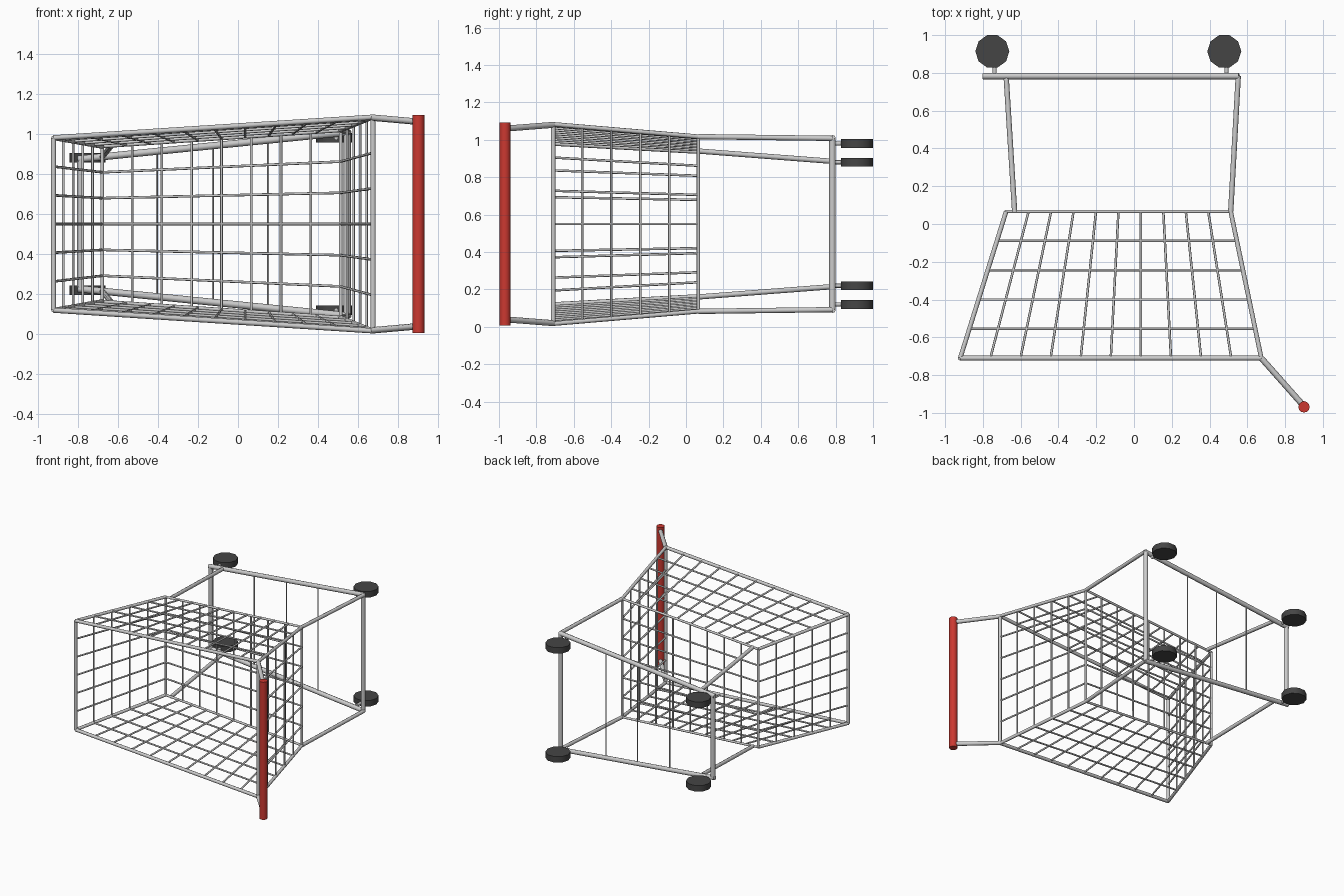
import bpy, bmesh, math
from mathutils import Vector

if "Cube" in bpy.data.objects:
    bpy.data.objects.remove(bpy.data.objects["Cube"])

ZC = 0.55  # the cart lies on its side, mirrored about this height


def P(x, y, h):
    return Vector((x, y, ZC + h))


def mirrored(a, b):
    return [(P(*a), P(*b)), (P(a[0], a[1], -a[2]), P(b[0], b[1], -b[2]))]


def material(name, color):
    m = bpy.data.materials.new(name)
    m.diffuse_color = color
    m.use_nodes = True
    m.node_tree.nodes["Principled BSDF"].inputs["Base Color"].default_value = m.diffuse_color
    return m


def rods(name, groups, sides=8, mat=None):
    """One object made of capped cylinders; groups = [(radius, [(a, b), ...])]"""
    bm = bmesh.new()
    for radius, segments in groups:
        for a, b in segments:
            d = b - a
            m = d.to_track_quat('Z', 'Y').to_matrix().to_4x4()
            m.translation = (a + b) / 2
            bmesh.ops.create_cone(bm, cap_ends=True, segments=sides, radius1=radius,
                                  radius2=radius, depth=d.length, matrix=m)
    mesh = bpy.data.meshes.new(name)
    bm.to_mesh(mesh)
    bm.free()
    ob = bpy.data.objects.new(name, mesh)
    bpy.context.collection.objects.link(ob)
    if mat:
        mesh.materials.append(mat)
    bpy.context.view_layer.objects.active = ob
    ob.select_set(True)
    bpy.ops.object.shade_smooth_by_angle(angle=math.radians(50))
    ob.select_set(False)
    return ob


red = material("red_plastic", (0.6, 0.04, 0.03, 1))
dark = material("dark_rubber", (0.06, 0.06, 0.06, 1))

# Basket corners: open rim and floor
top = [P(-0.92, -0.71, 0.43), P(0.674, -0.71, 0.533), P(0.674, -0.71, -0.533), P(-0.92, -0.71, -0.43)]
low = [P(-0.677, 0.066, 0.387), P(0.512, 0.066, 0.467), P(0.512, 0.066, -0.467), P(-0.677, 0.066, -0.387)]


def loop(pts):
    return [(pts[i], pts[(i + 1) % 4]) for i in range(4)]


rods("basket_frame", [(0.013, loop(top)), (0.009, loop(low)), (0.012, list(zip(top, low)))])

# Wall wires: rings plus uprights
wires = []
for k in range(1, 5):
    wires += loop([t.lerp(l, k / 5) for t, l in zip(top, low)])
for i, n in enumerate((10, 6, 10, 6)):
    j = (i + 1) % 4
    wires += [(top[i].lerp(top[j], k / n), low[i].lerp(low[j], k / n)) for k in range(1, n)]
rods("basket_wall_wires", [(0.0065, wires)])

# Floor wires
floor = [(low[0].lerp(low[3], k / 6), low[1].lerp(low[2], k / 6)) for k in range(1, 6)]
floor += [(low[0].lerp(low[1], k / 8), low[3].lerp(low[2], k / 8)) for k in range(1, 8)]
rods("basket_floor_wires", [(0.0065, floor)])

# Chassis: side rails, end bars and thin rack wires
YB = 0.783


def rail(x):
    return 0.335 + (x + 0.68) * 0.1


bars = mirrored((-0.80, YB, rail(-0.80)), (0.555, YB, rail(0.555)))
for x in (-0.785, 0.545):
    bars.append((P(x, YB, -rail(x)), P(x, YB, rail(x))))
rack = [(P(x, YB, -rail(x)), P(x, YB, rail(x))) for x in (-0.405, -0.125, 0.15)]
rods("chassis_frame", [(0.0175, bars), (0.005, rack)])

# Legs joining basket and chassis
rods("front_legs", [(0.014, mirrored((-0.632, 0.066, 0.39), (-0.677, YB, 0.335)))])
rods("rear_legs", [(0.014, mirrored((0.512, 0.066, 0.467), (0.552, YB, rail(0.55))))])

# Handle arms and red grip
rods("handle_arms", [(0.016, mirrored((0.674, -0.71, 0.53), (0.9, -0.965, 0.51)))])
rods("handle_grip", [(0.03, [(P(0.9, -0.968, -0.543), P(0.9, -0.968, 0.543))])], 12, red)

# Wheels and their stems
for name, x, h in (("front", -0.75, 0.33), ("rear", 0.478, 0.43)):
    rods(name + "_wheel_stems", [(0.011, mirrored((x + 0.012, YB, h), (x + 0.012, 0.9, h)))])
    for side, s in (("upper", 1), ("lower", -1)):
        w = rods(f"{name}_{side}_wheel",
                 [(0.09, [(Vector((0, 0, -0.0235)), Vector((0, 0, 0.0235)))])], 10, dark)
        # turn so a wheel corner points along x
        v = max(w.data.vertices, key=lambda q: q.co.x).co
        w.rotation_euler.z = -math.atan2(v.y, v.x)
        w.location = P(x, 0.914, s * h)
